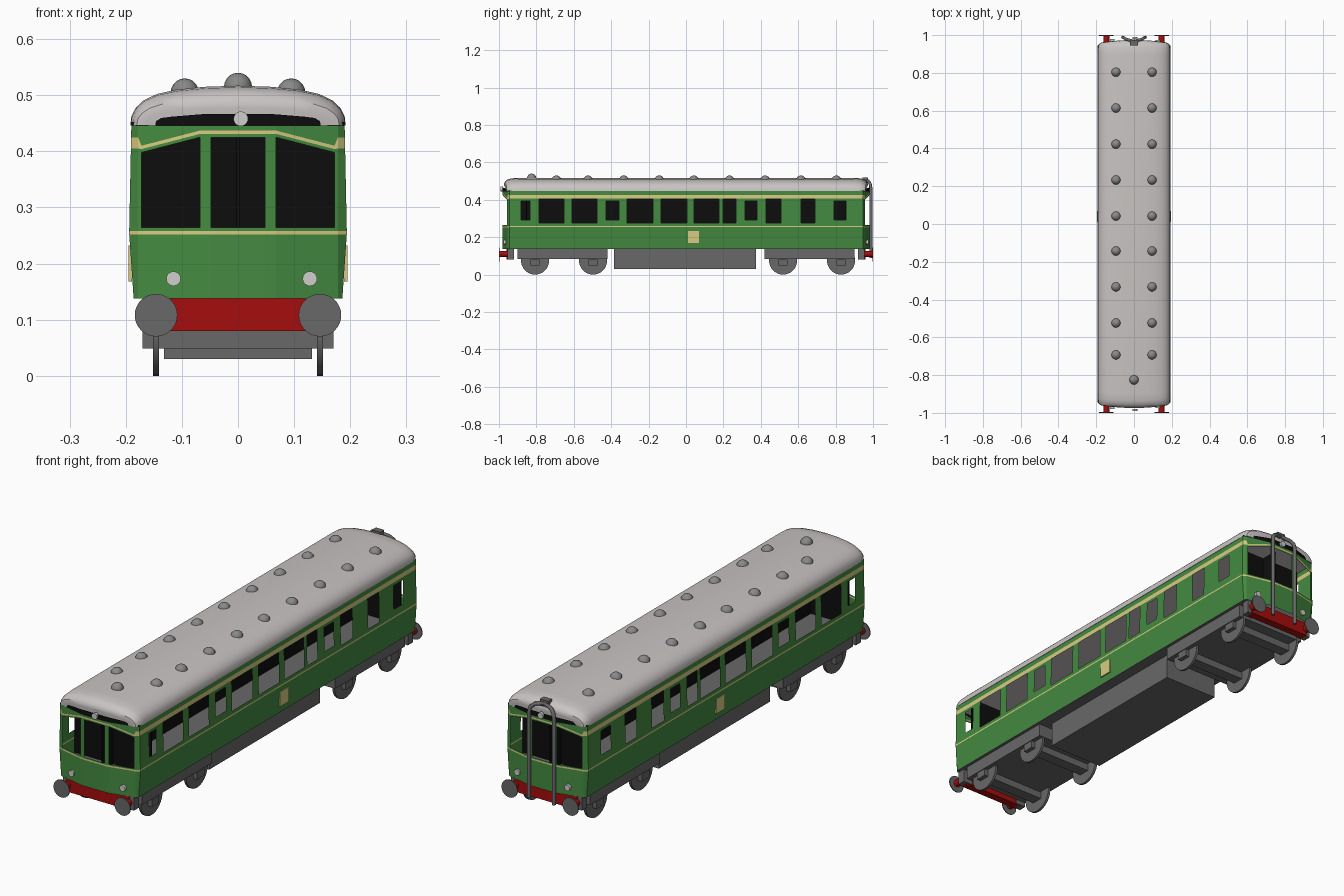
import bpy, bmesh, math
from mathutils import Vector, Matrix

if "Cube" in bpy.data.objects:
    bpy.data.objects.remove(bpy.data.objects["Cube"])


def mat(name, r, g, b):
    m = bpy.data.materials.new(name)
    m.diffuse_color = (r, g, b, 1)
    m.use_nodes = True
    m.node_tree.nodes["Principled BSDF"].inputs["Base Color"].default_value = m.diffuse_color
    return m


GREEN = mat("green", .058, .255, .052)
CREAM = mat("cream", .68, .60, .22)
BLACK = mat("black", .004, .004, .004)
ROOF = mat("roof_grey", .58, .55, .54)
GREY = mat("underframe_grey", .14, .14, .14)
RED = mat("red", .38, .004, .004)
VENT = mat("vent_grey", .25, .25, .25)
LAMP = mat("lamp_white", .62, .62, .60)


def finish(bm, name, mats, smooth=False):
    me = bpy.data.meshes.new(name)
    bm.to_mesh(me)
    bm.free()
    ob = bpy.data.objects.new(name, me)
    bpy.context.collection.objects.link(ob)
    for m in mats:
        me.materials.append(m)
    if smooth:
        bpy.ops.object.select_all(action='DESELECT')
        ob.select_set(True)
        bpy.context.view_layer.objects.active = ob
        bpy.ops.object.shade_smooth_by_angle(angle=math.radians(35))
    return ob


def box(name, m, x0, x1, y0, y1, z0, z1):
    bm = bmesh.new()
    bmesh.ops.create_cube(bm, size=1)
    for v in bm.verts:
        v.co = ((x0 + x1) / 2 + v.co.x * (x1 - x0), (y0 + y1) / 2 + v.co.y * (y1 - y0),
                (z0 + z1) / 2 + v.co.z * (z1 - z0))
    return finish(bm, name, [m])


def cylinder(name, m, centre, r, depth, axis, seg=32):
    bm = bmesh.new()
    rot = Matrix.Rotation(math.pi / 2, 4, 'Y' if axis == 'x' else 'X')
    bmesh.ops.create_cone(bm, cap_ends=True, segments=seg, radius1=r, radius2=r, depth=depth,
                          matrix=Matrix.Translation(centre) @ rot)
    return finish(bm, name, [m], True)


def sheet(name, mats, cols, nrows, point, rule, outward):
    """Grid of faces; rule(col, row) gives a material index, or None for an opening."""
    bm = bmesh.new()
    g = [[bm.verts.new(point(c, r)) for r in range(nrows)] for c in cols]
    for i in range(len(cols) - 1):
        for r in range(nrows - 1):
            k = rule((cols[i] + cols[i + 1]) / 2, r)
            if k is None:
                continue
            f = bm.faces.new((g[i][r], g[i + 1][r], g[i + 1][r + 1], g[i][r + 1]))
            f.normal_update()
            if f.normal.dot(outward) < 0:
                f.normal_flip()
            f.material_index = k
    return finish(bm, name, mats)


def side_x(z):
    return .186 + .008 * (z - .138) / .116 if z < .254 else .194 - .004 * (z - .254) / .196


# Side walls with window openings (start, end, small)
WINDOWS = [(-.882, -.834, 1), (-.786, -.652, 0), (-.61, -.476, 0), (-.428, -.358, 1),
           (-.316, -.176, 0), (-.134, .005, 0), (.043, .176, 0), (.198, .267, 0),
           (.316, .38, 1), (.428, .508, 0), (.615, .69, 0), (.79, .856, 1)]
SIDE_Z = [.138, .254, .260, .275, .291, .393, .404, .406, .425, .45]


def side_rule(y, r):
    for a, b, small in WINDOWS:
        if a < y < b and (r == 4 or (not small and r in (3, 5))):
            return None
    return 1 if r in (1, 7) else 0


side_cols = sorted([-.945, .945] + [w[0] for w in WINDOWS] + [w[1] for w in WINDOWS])
for s, n in ((1, "right"), (-1, "left")):
    sheet(n + "_side", [GREEN, CREAM], side_cols, len(SIDE_Z),
          lambda y, r: (s * side_x(SIDE_Z[r]), y, SIDE_Z[r]), side_rule, Vector((s, 0, 0)))
    box(n + "_crest_plate", CREAM, s * .192 - .003, s * .192 + .003, .01, .07, .168, .232)


# Bowed ends: three windows, stripe rising to the middle, black strip under the roof
def end_y(x):
    x = abs(x)
    if x > .18:
        return .945
    return .982 if x < .06 else .982 - .027 * (x - .06) / .118


def end_levels(x):
    a = abs(x)
    w = .425 if a < .069 else .425 - .027 * (a - .068) / .104
    s0, s1 = (.405, .425) if a > .175 else (w + .006, w + .012)
    return [.138, .252, .258, .264, min(w, s0 - .003), s0, s1, .445, .468 - .016 * (a / .19) ** 2]


def end_rule(x, r):
    if r == 3 and (abs(x) < .048 or .068 < abs(x) < .172):
        return None
    return 2 if r == 7 else 1 if r in (1, 5) else 0


end_cols = [-.19, -.178, -.172, -.12, -.068, -.048, .048, .068, .12, .172, .178, .19]
for s, n in ((-1, "front"), (1, "rear")):
    def end_point(x, r):
        z = end_levels(x)[r]
        px = math.copysign(side_x(z), x) if abs(x) > .18 else x
        return (px, s * end_y(x), z)
    sheet(n + "_end", [GREEN, CREAM, BLACK], end_cols, 9, end_point, end_rule, Vector((0, s, 0)))
    ys = sorted((s * .85, s * .856))
    box(n + "_cab_partition", BLACK, -.183, .183, ys[0], ys[1], .2, .448)
    # Buffer beam, buffers and lamps
    ys = sorted((s * .925, s * .96))
    box(n + "_buffer_beam", RED, -.15, .15, ys[0], ys[1], .08, .139)
    for x in (-.146, .146):
        ys = sorted((s * .92, s * .955))
        box(n + "_beam_bracket", GREY, x - .024, x + .024, ys[0], ys[1], .08, .139)
        cylinder(n + "_buffer_shank", RED, (x, s * .975, .11), .016, .044, 'y', 16)
        cylinder(n + "_buffer_head", GREY, (x, s * .998, .108), .038, .004, 'y')
    for x, z in ((-.115, .173), (.128, .173), (.005, .458)):
        cylinder(n + "_lamp", LAMP, (x, s * (end_y(x) + .003), z), .013, .012, 'y', 20)

# Interior: floor and dark central partition
box("floor", GREY, -.183, .183, -.944, .944, .1385, .2)
box("centre_partition", BLACK, -.003, .003, -.93, .93, .2, .448)

# Roof: arched profile lofted along the car with rounded ends
HALF = [(.192, .446), (.19, .463), (.182, .478), (.168, .491), (.145, .502), (.11, .510),
        (.06, .515), (0, .517)]
PROFILE = HALF + [(-x, z) for x, z in HALF[-2::-1]]
END_RINGS = [(.962, .86, .45), (.958, .94, .68), (.945, .98, .86), (.925, .995, .96), (.895, 1, 1)]
RINGS = [(-y, a, b) for y, a, b in END_RINGS] + END_RINGS[::-1]
bm = bmesh.new()
rings = []
for y, sx, sz in RINGS:
    bow = math.copysign(.012, y) if abs(y) > .9 else 0
    rings.append([bm.verts.new((x * sx, y + bow * (1 - (x / .192) ** 2), .446 + (z - .446) * sz))
                  for x, z in PROFILE])
n = len(PROFILE)
for a, b in zip(rings, rings[1:]):
    for i in range(n):
        bm.faces.new((a[i], a[(i + 1) % n], b[(i + 1) % n], b[i]))
bm.faces.new(rings[0])
bm.faces.new(rings[-1])
bmesh.ops.recalc_face_normals(bm, faces=bm.faces)
finish(bm, "roof", [ROOF], True)

# Roof ventilators
spots = [(x, y, .505) for x in (-.095, .095)
         for y in (.804, .614, .423, .233, .042, -.143, -.333, -.524, -.693)]
for x, y, z in spots + [(0, -.825, .515)]:
    bm = bmesh.new()
    bmesh.ops.create_uvsphere(bm, u_segments=16, v_segments=10, radius=.025,
                              matrix=Matrix.Translation((x, y, z)))
    finish(bm, "roof_vent", [VENT], True)

# Bogies and centre equipment box
box("equipment_box", GREY, -.132, .132, -.385, .374, .03, .14)
for s in (-1, 1):
    ys = sorted((s * .90, s * .42))
    box("bogie_frame", GREY, -.17, .17, ys[0], ys[1], .083, .139)
for y in (-.807, -.497, .519, .829):
    box("axle_beam", GREY, -.17, .17, y - .025, y + .025, .049, .08)
    for x in (-.146, .146):
        cylinder("wheel", GREY, (x, y, .075), .075, .011, 'x')

# Rear exhaust pipes joining a box at the roof edge
for s in (-1, 1):
    cu = bpy.data.curves.new("exhaust_pipe", 'CURVE')
    cu.dimensions = '3D'
    cu.bevel_depth = .008
    cu.bevel_resolution = 2
    cu.use_fill_caps = True
    path = [(.06, .989, .09), (.06, .989, .46), (.055, .986, .482), (.04, .978, .496), (0, .968, .505)]
    sp = cu.splines.new('POLY')
    sp.points.add(len(path) - 1)
    for p, (x, y, z) in zip(sp.points, path):
        p.co = (s * x, y, z, 1)
    cu.materials.append(GREY)
    bpy.context.collection.objects.link(bpy.data.objects.new("exhaust_pipe", cu))
box("exhaust_outlet", GREY, -.02, .02, .945, .972, .49, .52)
